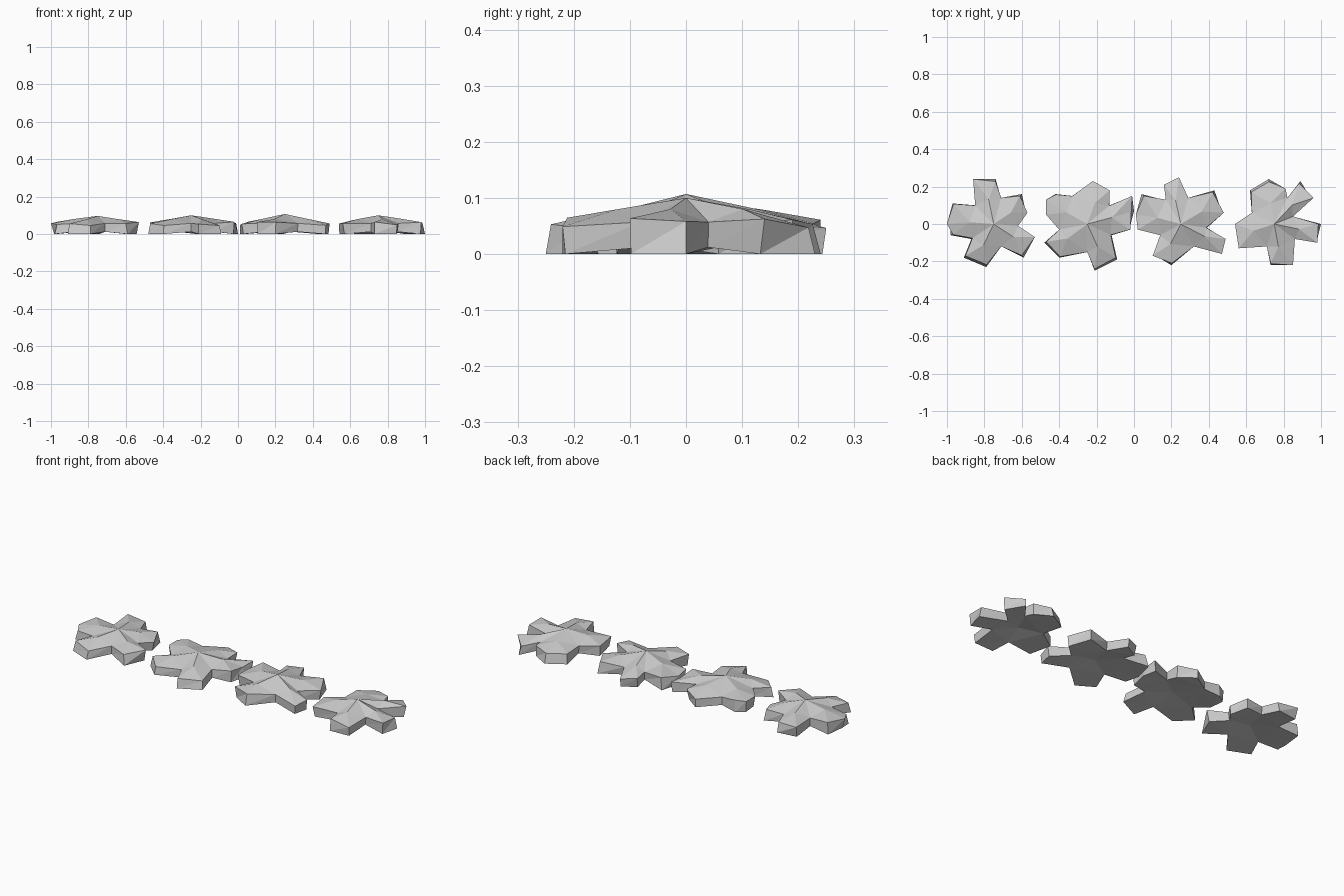
import bpy
import bmesh
import random
from mathutils import Vector

if "Cube" in bpy.data.objects:
    bpy.data.objects.remove(bpy.data.objects["Cube"], do_unlink=True)

grey = bpy.data.materials.new("pale grey")
grey.use_nodes = True
grey.diffuse_color = (0.6, 0.6, 0.6, 1)
grey.node_tree.nodes["Principled BSDF"].inputs["Base Color"].default_value = grey.diffuse_color


def splat(name, centre_x, peak, lobes, seed):
    """Low domed blob: each lobe lists its tip corners, then the notch that follows (in hundredths)."""
    rng = random.Random(seed)
    bm = bmesh.new()
    apex = bm.verts.new((0, 0, peak))
    belly = bm.verts.new((0, 0, 0.03))
    rim, crowns = [], []

    # Upper and lower rim corners, grouped by lobe
    for lobe in lobes:
        group = []
        for i, (x, y) in enumerate(lobe):
            outer = Vector((x, y, 0)) / 100
            notch = i == len(lobe) - 1
            shrink = rng.uniform(0.93, 1.0)
            top, low = (shrink, 1) if rng.random() < 0.5 else (1, shrink)
            upper = outer * top
            upper.z = 0.057 if notch else rng.uniform(0.045, 0.066)
            lower = outer * low
            lower.z = 0.012 if notch else 0
            group.append((bm.verts.new(upper), bm.verts.new(lower)))
        rim.append(group)
        # Raised crease point at the root of the lobe
        tips = [Vector((x, y, 0)) / 100 for x, y in lobe[:-1]]
        crown = sum(tips, Vector()) / len(tips) * 0.55
        crown.z = 0.08
        crowns.append(bm.verts.new(crown))

    for n, group in enumerate(rim):
        chain = [rim[n - 1][-1]] + group
        crown = crowns[n]
        # Dome facets either side of the crease
        bm.faces.new((apex, chain[0][0], crown))
        bm.faces.new((apex, crown, chain[-1][0]))
        for a, b in zip(chain, chain[1:]):
            bm.faces.new((crown, a[0], b[0]))
            # Side walls, split into triangles
            bm.faces.new((a[0], a[1], b[1]))
            bm.faces.new((a[0], b[1], b[0]))
        # Hollow underside: lobe floor and central facet
        bm.faces.new([pair[1] for pair in reversed(chain)])
        bm.faces.new((belly, chain[-1][1], chain[0][1]))

    bmesh.ops.triangulate(bm, faces=[f for f in bm.faces if len(f.verts) > 3])
    bmesh.ops.recalc_face_normals(bm, faces=bm.faces[:])
    mesh = bpy.data.meshes.new(name)
    bm.to_mesh(mesh)
    bm.free()
    mesh.materials.append(grey)
    obj = bpy.data.objects.new(name, mesh)
    obj.location.x = centre_x
    bpy.context.collection.objects.link(obj)


splat("far_right_splat", -0.75, 0.097, [
    [(-11, 24), (1, 24), (4, 14)],
    [(15, 16), (18, 6), (13, -1)],
    [(22, -7), (16, -18), (4, -12)],
    [(-4, -23), (-16, -18), (-12, -8)],
    [(-23, -6), (-25, 0), (-22, 11), (-10, 10)]], 1)

splat("inner_right_splat", -0.25, 0.1, [
    [(3, 23), (12, 18), (12, 10)],
    [(24, 15), (25, 7), (23, -3), (13, -6)],
    [(16, -19), (4, -25), (0, -15)],
    [(-15, -18), (-23, -10), (-15, -3)],
    [(-22, 5), (-22, 13), (-17, 16), (-8, 15)]], 2)

splat("inner_left_splat", 0.25, 0.107, [
    [(-9, 21), (-1, 25), (4, 14)],
    [(18, 18), (23, 6), (14, -2)],
    [(24, -8), (22, -16), (7, -12)],
    [(-5, -22), (-15, -17), (-11, -6)],
    [(-23, -3), (-24, 5), (-21, 16), (-8, 13)]], 3)

splat("far_left_splat", 0.75, 0.1, [
    [(-13, 18), (-3, 24), (6, 19), (7, 14)],
    [(14, 23), (21, 14), (10, 4)],
    [(25, 0), (23, -10), (11, -8)],
    [(10, -22), (-2, -22), (-4, -12)],
    [(-19, -13), (-21, 0), (-12, 6)]], 4)
